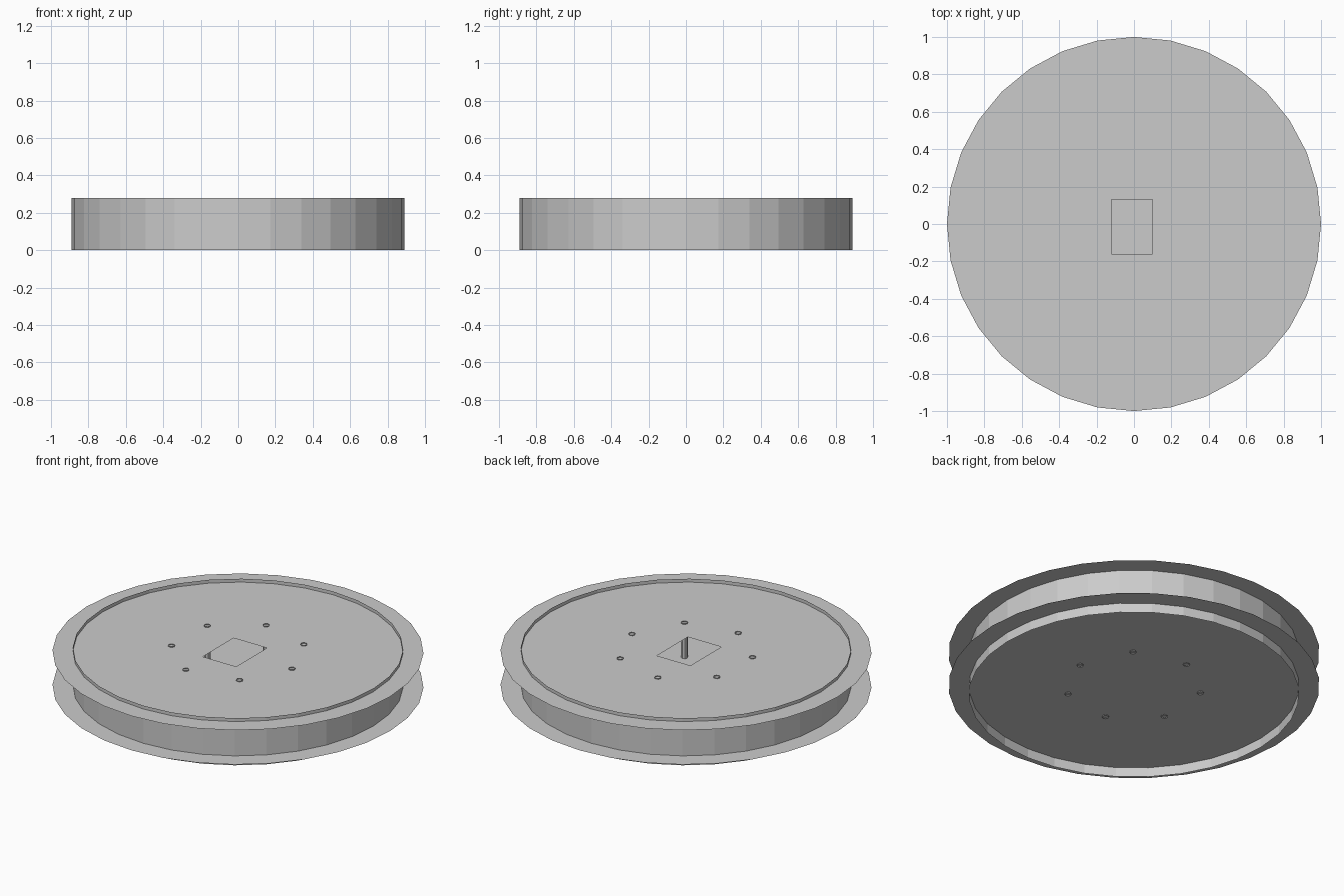
import bpy, bmesh
from math import cos, sin, pi, radians

if "Cube" in bpy.data.objects:
    bpy.data.objects.remove(bpy.data.objects["Cube"])

SIDES = 32
LOW_Z, HIGH_Z = 0.056, 0.26


def finish(bm, name):
    mesh = bpy.data.meshes.new(name)
    bm.to_mesh(mesh)
    bm.free()
    obj = bpy.data.objects.new(name, mesh)
    bpy.context.collection.objects.link(obj)
    return obj


def circle(r, n):
    return [(r * cos(2 * pi * i / n), r * sin(2 * pi * i / n)) for i in range(n)]


def sheet(name, z, loops):
    """Flat thin sheet: the first loop is the outline, the others are holes."""
    bm = bmesh.new()
    for pts in loops:
        vs = [bm.verts.new((x, y, z)) for x, y in pts]
        for a, b in zip(vs, vs[1:] + vs[:1]):
            bm.edges.new((a, b))
    bmesh.ops.triangle_fill(bm, edges=bm.edges[:], use_beauty=True, normal=(0, 0, 1))
    for f in bm.faces:
        f.normal_update()
        if f.normal.z < 0:
            f.normal_flip()
    return finish(bm, name)


def open_tube(name, cx, cy, r, n, z0, z1):
    """Open-ended tube with no wall thickness."""
    bm = bmesh.new()
    low = [bm.verts.new((cx + x, cy + y, z0)) for x, y in circle(r, n)]
    top = [bm.verts.new((cx + x, cy + y, z1)) for x, y in circle(r, n)]
    for i in range(n):
        j = (i + 1) % n
        bm.faces.new((low[i], low[j], top[j], top[i]))
    return finish(bm, name)


# Discs, the upper one with a rectangular window
outline = circle(1.0, SIDES)
window = [(-0.12, -0.16), (0.10, -0.16), (0.10, 0.13), (-0.12, 0.13)]
sheet("lower_disc", LOW_Z, [outline])
sheet("upper_disc", HIGH_Z, [outline, window])

# Drum wall passing through both discs
open_tube("drum_wall", 0, 0, 0.89, SIDES, 0.0, 0.28)

# Ring of thin pins joining the discs
for k in range(7):
    a = radians(-2.3) + 2 * pi * k / 7
    open_tube(f"pin_{k + 1}", 0.366 * cos(a), 0.366 * sin(a), 0.018, 8,
              LOW_Z - 0.005, HIGH_Z + 0.005)
